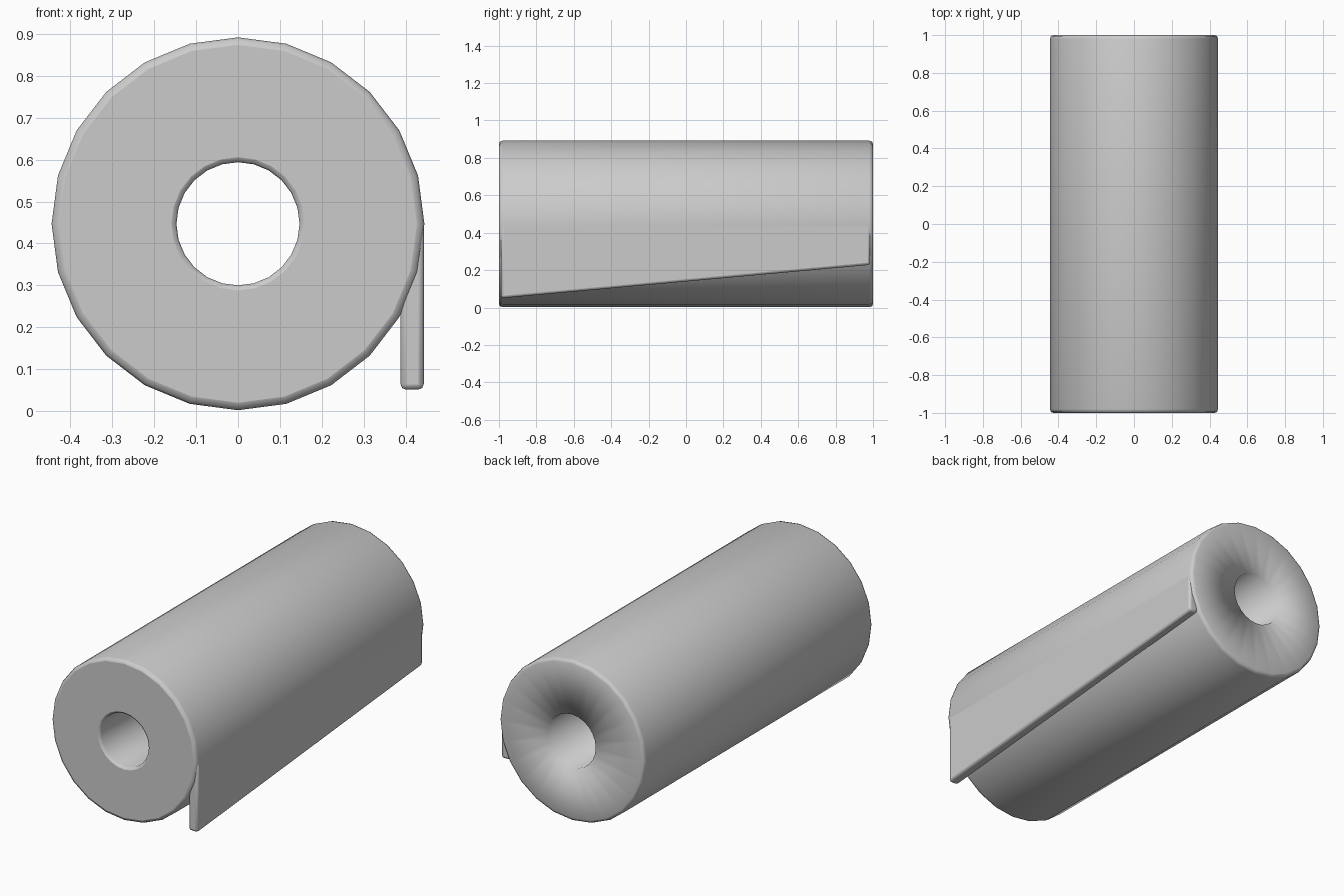
import bpy, bmesh, math

if "Cube" in bpy.data.objects:
    bpy.data.objects.remove(bpy.data.objects["Cube"])

SIDES = 24
R, HOLE, CZ = 0.445, 0.147, 0.447


def add_object(name, bm):
    bmesh.ops.recalc_face_normals(bm, faces=bm.faces[:])
    mesh = bpy.data.meshes.new(name)
    bm.to_mesh(mesh)
    bm.free()
    obj = bpy.data.objects.new(name, mesh)
    bpy.context.collection.objects.link(obj)
    return obj


# Paper roll: closed (radius, y) profile turned around the y axis
profile = [(HOLE + 0.012, -1), (R - 0.018, -1), (R - 0.005, -0.995), (R, -0.98),
           (R, 0.98), (R - 0.005, 0.995), (R - 0.018, 1),
           (HOLE, 1), (HOLE, -0.988), (HOLE + 0.004, -0.996)]
bm = bmesh.new()
rings = []
for i in range(SIDES):
    a = math.tau * i / SIDES
    rings.append([bm.verts.new((r * math.cos(a), y, CZ + r * math.sin(a)))
                  for r, y in profile])
n = len(profile)
for i in range(SIDES):
    p, q = rings[i], rings[(i + 1) % SIDES]
    for j in range(n):
        k = (j + 1) % n
        f = bm.faces.new((p[j], p[k], q[k], q[j]))
        f.smooth = j != 0  # front end stays flat
add_object("paper_roll", bm)

# Loose sheet end: hanging slab with a slanted lower edge
bm = bmesh.new()
side = [(-0.988, 0.05), (0.985, 0.228), (0.985, CZ), (-0.988, CZ)]
inner = [bm.verts.new((0.388, y, z)) for y, z in side]
outer = [bm.verts.new((0.4435, y, z)) for y, z in side]
bm.faces.new(inner)
bm.faces.new(outer)
for i in range(4):
    k = (i + 1) % 4
    bm.faces.new((inner[i], inner[k], outer[k], outer[i]))
flap = add_object("loose_sheet", bm)
bevel = flap.modifiers.new("soft_edges", 'BEVEL')
bevel.width = 0.013
bevel.segments = 2
bpy.context.view_layer.objects.active = flap
flap.select_set(True)
bpy.ops.object.shade_smooth_by_angle(angle=math.radians(50))
